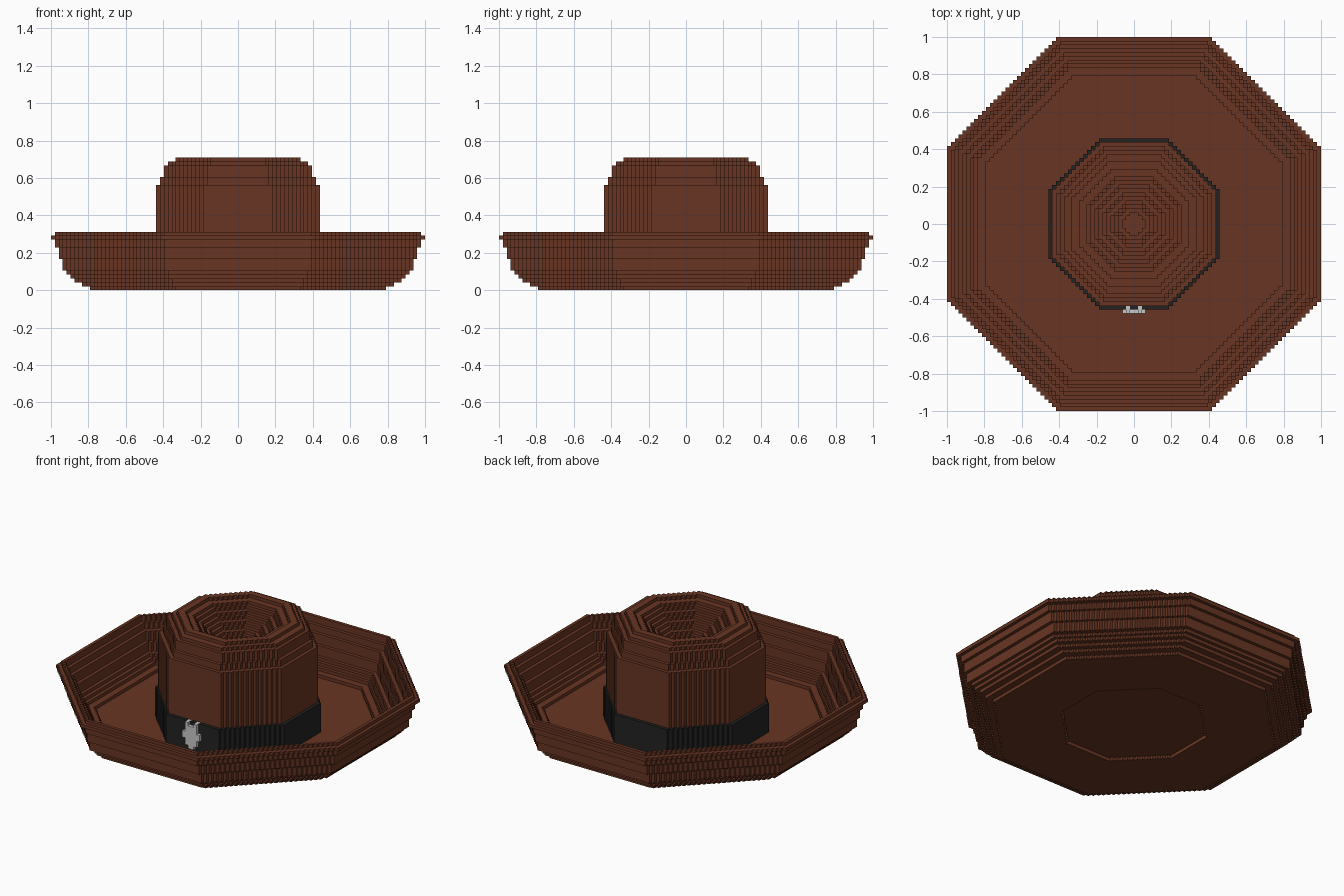
import bpy
import bmesh

if "Cube" in bpy.data.objects:
    bpy.data.objects.remove(bpy.data.objects["Cube"])

H = 1 / 48          # edge length of one building block


def material(name, rgb):
    m = bpy.data.materials.new(name)
    m.diffuse_color = (*rgb, 1)
    m.use_nodes = True
    m.node_tree.nodes["Principled BSDF"].inputs["Base Color"].default_value = m.diffuse_color
    return m


BROWN = material("brown_leather", (0.14, 0.036, 0.017))
BLACK = material("black_ribbon", (0.016, 0.016, 0.017))
SILVER = material("silver_metal", (0.58, 0.58, 0.58))


def octagon(r):
    """Blocks of a stepped octagon with inner radius r (in blocks)."""
    limit = r + round(r * 0.4142)
    return {(i, j) for i in range(-r, r) for j in range(-r, r)
            if abs(i + 0.5) + abs(j + 0.5) < limit}


def ring(outer, inner, k):
    cells = octagon(outer) - (octagon(inner) if inner else set())
    return {(i, j, k) for i, j in cells}


def block_object(name, cells, mat):
    """Skin a set of blocks, making only the exposed faces."""
    bm = bmesh.new()
    verts = {}

    def vert(p):
        if p not in verts:
            verts[p] = bm.verts.new([c * H for c in p])
        return verts[p]

    for cell in cells:
        for axis in range(3):
            u, v = (axis + 1) % 3, (axis + 2) % 3
            for side in (0, 1):
                near = list(cell)
                near[axis] += 1 if side else -1
                if tuple(near) in cells:
                    continue
                quad = []
                for a, b in ((0, 0), (1, 0), (1, 1), (0, 1)):
                    p = list(cell)
                    p[axis] += side
                    p[u] += a
                    p[v] += b
                    quad.append(vert(tuple(p)))
                if not side:
                    quad.reverse()
                bm.faces.new(quad)
    me = bpy.data.meshes.new(name)
    bm.to_mesh(me)
    bm.free()
    me.materials.append(mat)
    ob = bpy.data.objects.new(name, me)
    bpy.context.collection.objects.link(ob)
    return ob


# Brim: flat floor with a shallow recess below, and an upturned edge
brim_radii = [38, 40, 42, 43, 44] + [45] * 3 + [46] * 3 + [47, 47, 48, 47]
brim = ring(38, 20, 0)
for k, r in enumerate(brim_radii[1:], 1):
    brim |= ring(r, 46 if k == 14 else r - 2, k)

# Crown: straight sides, rounded shoulder and a stepped funnel in the top
crown_radii = {27: 20, 28: 20, 29: 19, 30: 19, 31: 19, 32: 18, 33: 16}
crown = set()
for k in range(1, 34):
    hollow = 14 if k == 33 else max(0, k - 20) if k >= 23 else 0
    crown |= ring(crown_radii.get(k, 21), hollow, k)
block_object("hat_body", brim | crown, BROWN)

# Ribbon around the foot of the crown
band = set()
for k in range(1, 10):
    band |= ring(22, 21, k)

# Badge on the front of the ribbon, with two prongs set into it
prongs = {(i, -22, 9) for i in (-2, 1)}
badge = set(prongs)
for k, half in enumerate([1, 2, 2, 3, 3, 2, 2], 2):
    badge |= {(i, -23, k) for i in range(-half, half)}
badge |= {(i, -23, 9) for i in (-2, 1)}
block_object("hat_band", band - prongs, BLACK)
block_object("badge", badge, SILVER)
